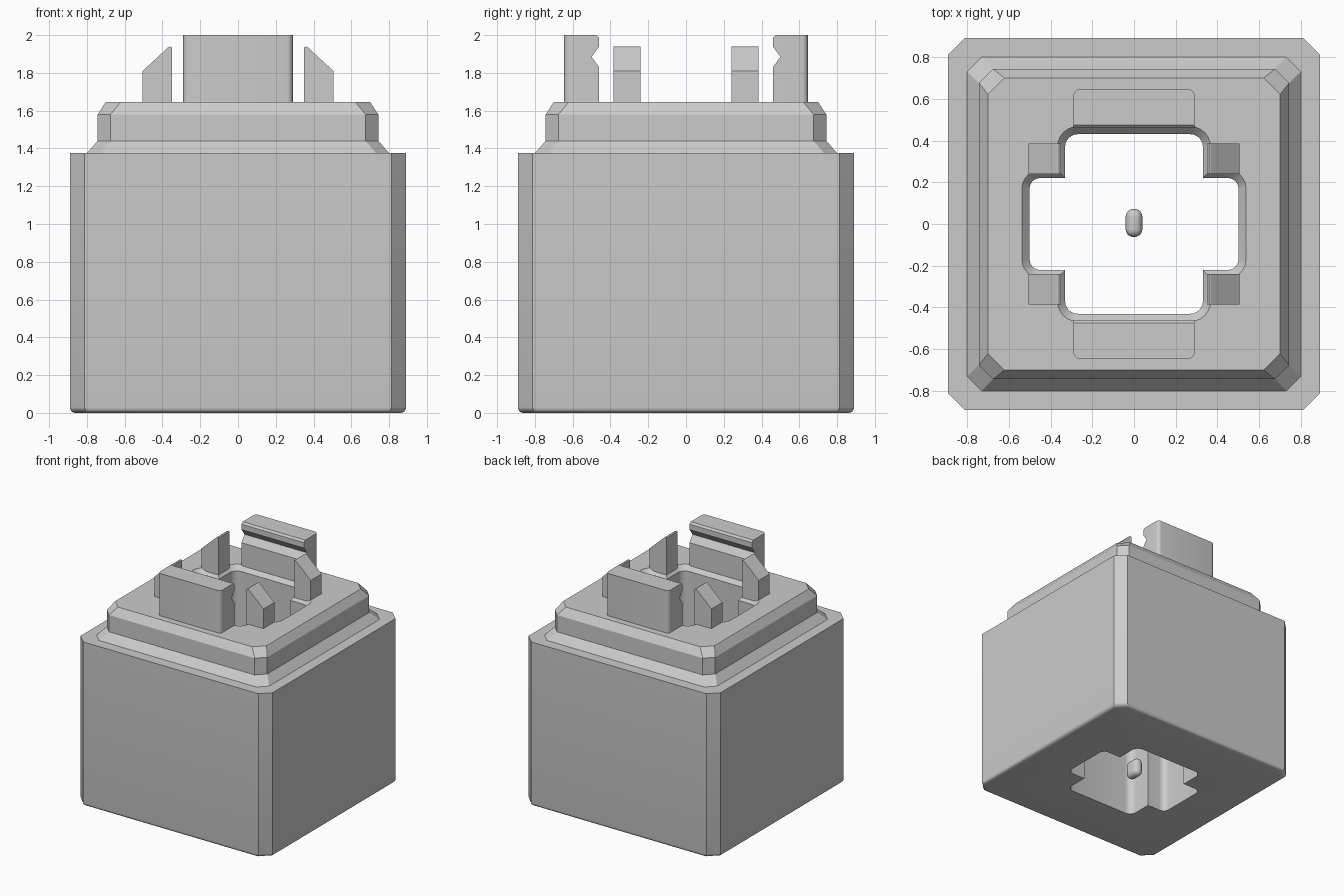
import bpy, bmesh, math
from mathutils import Matrix

if "Cube" in bpy.data.objects:
    bpy.data.objects.remove(bpy.data.objects["Cube"])

grey = bpy.data.materials.new("light_grey")
grey.diffuse_color = (0.6, 0.6, 0.6, 1)
grey.use_nodes = True
grey.node_tree.nodes["Principled BSDF"].inputs["Base Color"].default_value = grey.diffuse_color


def add_object(name, bm):
    bmesh.ops.recalc_face_normals(bm, faces=bm.faces)
    me = bpy.data.meshes.new(name)
    bm.to_mesh(me)
    bm.free()
    me.materials.append(grey)
    ob = bpy.data.objects.new(name, me)
    bpy.context.collection.objects.link(ob)
    return ob


def smooth(ob):
    bpy.ops.object.select_all(action='DESELECT')
    ob.select_set(True)
    bpy.context.view_layer.objects.active = ob
    bpy.ops.object.shade_smooth_by_angle(angle=math.radians(30))


def loft(rings):
    """Closed solid through rings of 3D points with equal counts."""
    bm = bmesh.new()
    vs = [[bm.verts.new(p) for p in r] for r in rings]
    n = len(vs[0])
    for a, b in zip(vs, vs[1:]):
        for i in range(n):
            j = (i + 1) % n
            bm.faces.new((a[i], a[j], b[j], b[i]))
    bm.faces.new(vs[0][::-1])
    bm.faces.new(vs[-1])
    return bm


def octagon(h, c, z):
    k = h - c
    return [(x, y, z) for x, y in ((h, -k), (h, k), (k, h), (-k, h),
                                   (-h, k), (-h, -k), (-k, -h), (k, -h))]


def cross(o, z):
    """Cross outline grown by o: rounded outer corners, sharp inner ones."""
    def arc(cx, cy, r):
        return [(cx - r + r * math.cos(t * math.pi / 12),
                 cy - r + r * math.sin(t * math.pi / 12)) for t in range(7)]
    q = (arc(0.50 + o, 0.22 + o, 0.05 + o) + [(0.33 + o, 0.22 + o)]
         + arc(0.33 + o, 0.43 + o, 0.06 + o))
    pts = (q + [(-x, y) for x, y in q[::-1]]
           + [(-x, -y) for x, y in q] + [(x, -y) for x, y in q[::-1]])
    return [(x, y, z) for x, y in pts]


# Block with rounded foot and stepped collar
r = 0.03
rings = []
for i in range(6):
    a = i * math.pi / 10
    rings.append(octagon(0.89 - r + r * math.sin(a), 0.078, r - r * math.cos(a)))
rings += [octagon(h, c, z) for h, c, z in (
    (0.89, 0.078, 1.375), (0.80, 0.07, 1.375), (0.743, 0.068, 1.44),
    (0.743, 0.068, 1.58), (0.70, 0.078, 1.645))]
block = add_object("block", loft(rings))

# Cross-shaped through hole with chamfered rim
cutter = add_object("hole_cutter", loft([
    cross(0, -0.1), cross(0, 1.605), cross(0.038, 1.646), cross(0.038, 1.75)]))
cutter.hide_render = True
mod = block.modifiers.new("hole", 'BOOLEAN')
mod.operation = 'DIFFERENCE'
mod.solver = 'EXACT'
mod.object = cutter
bpy.context.view_layer.objects.active = block
bpy.ops.object.modifier_apply(modifier="hole")
bpy.data.objects.remove(cutter)
smooth(block)

# Notched clip plates, front and back
plate_profile = [(0.645, 1.63), (0.645, 2.0), (0.475, 2.0), (0.46, 1.985),
                 (0.46, 1.94), (0.50, 1.885), (0.46, 1.83), (0.46, 1.63)]
for s, side in ((-1, "front"), (1, "back")):
    bm = loft([[(x, s * y, z) for y, z in plate_profile] for x in (-0.29, 0.29)])
    edges = [e for e in bm.edges
             if all(abs(v.co.y) > 0.64 for v in e.verts)
             and abs(e.verts[0].co.x - e.verts[1].co.x) < 0.01]
    bmesh.ops.bevel(bm, geom=edges, offset=0.03, segments=5, profile=0.5,
                    affect='EDGES')
    smooth(add_object(side + "_clip_plate", bm))

# Four slanted corner prongs
prong_profile = [(0.35, 1.62), (0.505, 1.62), (0.505, 1.81),
                 (0.37, 1.935), (0.36, 1.94), (0.35, 1.935)]
for sx, xn in ((-1, "left"), (1, "right")):
    for sy, yn in ((-1, "front"), (1, "back")):
        bm = loft([[(sx * x, sy * y, z) for x, z in prong_profile]
                   for y in (0.24, 0.385)])
        add_object(f"{yn}_{xn}_prong", bm)

# Small rounded pill floating in the hole
bm = bmesh.new()
bmesh.ops.create_cube(bm, size=1, matrix=Matrix.Translation((0, 0.005, 0.11))
                      @ Matrix.Diagonal((0.08, 0.135, 0.15, 1)))
bmesh.ops.bevel(bm, geom=bm.edges[:], offset=0.038, segments=6, profile=0.5,
                affect='EDGES')
smooth(add_object("inner_pill", bm))
